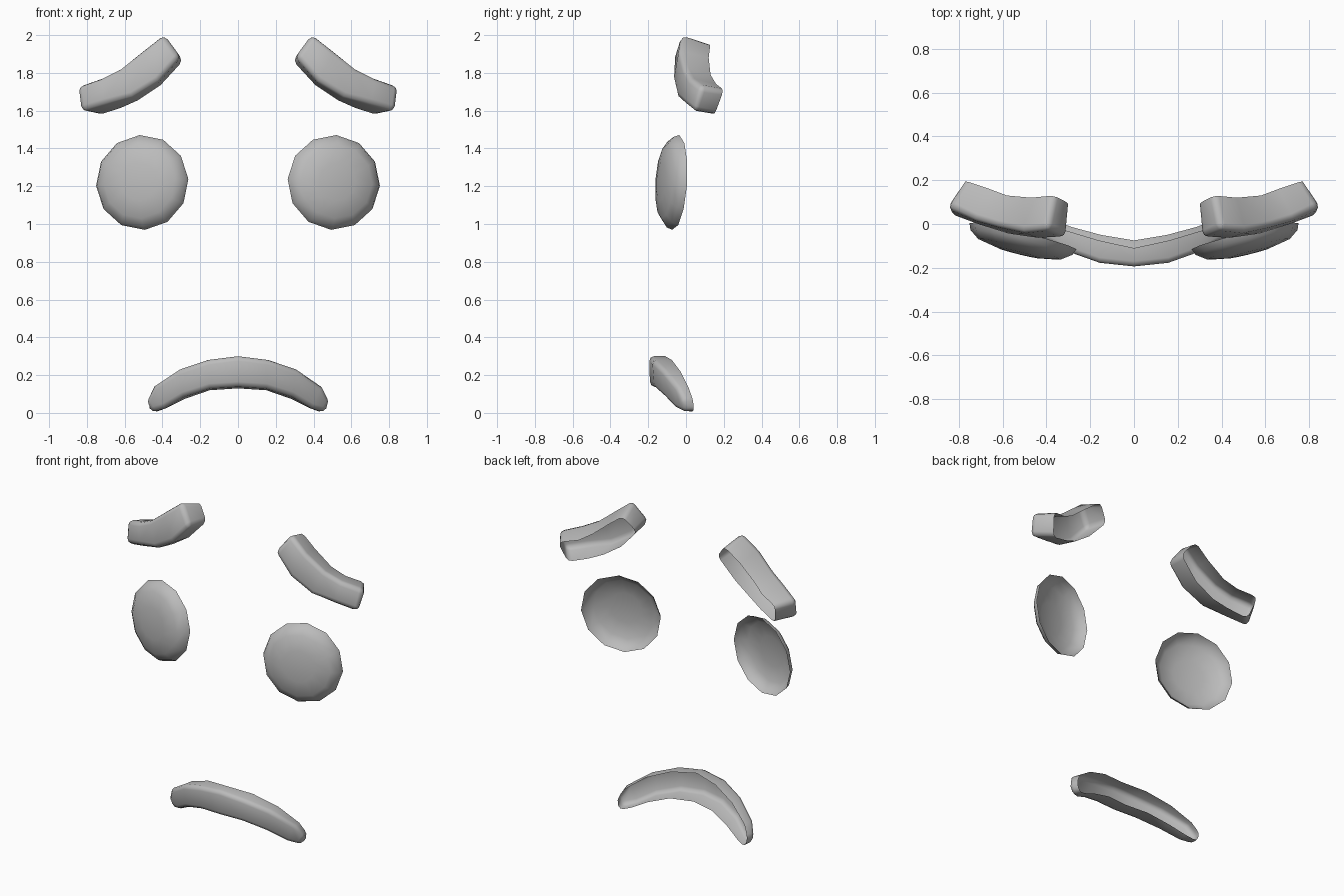
import bpy, bmesh, math
from mathutils import Matrix, Vector

if "Cube" in bpy.data.objects:
    bpy.data.objects.remove(bpy.data.objects["Cube"])

grey = bpy.data.materials.new("plain_grey")
grey.diffuse_color = (0.5, 0.5, 0.5, 1)
grey.use_nodes = True
grey.node_tree.nodes["Principled BSDF"].inputs["Base Color"].default_value = grey.diffuse_color


def finish(name, bm, mirror=False):
    """Turn a bmesh into a smooth grey object, mirrored across x if asked."""
    if mirror:
        for v in bm.verts:
            v.co.x *= -1
        bmesh.ops.reverse_faces(bm, faces=bm.faces[:])
    me = bpy.data.meshes.new(name)
    bm.to_mesh(me)
    bm.free()
    me.materials.append(grey)
    for p in me.polygons:
        p.use_smooth = True
    ob = bpy.data.objects.new(name, me)
    bpy.context.collection.objects.link(ob)
    return ob


def channel(name, sections, bevel, mirror=False):
    """Loft sections (back top, front top, front bottom, back bottom), open at the back."""
    bm = bmesh.new()
    rows = [[bm.verts.new(p) for p in s] for s in sections]
    for a, b in zip(rows, rows[1:]):
        for i in range(3):
            bm.faces.new((a[i], a[i + 1], b[i + 1], b[i]))
    bm.faces.new(rows[0][::-1])
    bm.faces.new(rows[-1])
    bmesh.ops.recalc_face_normals(bm, faces=bm.faces[:])
    # make the front wall face -y
    front = min(bm.faces, key=lambda f: f.calc_center_median().y)
    if front.normal.y > 0:
        bmesh.ops.reverse_faces(bm, faces=bm.faces[:])
    sharp = [e for e in bm.edges
             if len(e.link_faces) == 2 and e.calc_face_angle() > math.radians(50)]
    bmesh.ops.bevel(bm, geom=sharp, offset=bevel, segments=2, profile=0.5,
                    affect='EDGES', clamp_overlap=True)
    return finish(name, bm, mirror)


def dome(name, mirror=False):
    """Shallow twelve-sided dome, open at the back, turned outward."""
    sides = 12
    profile = [(0.252, 0), (0.24, 0.03), (0.195, 0.062), (0.1, 0.08)]
    bm = bmesh.new()
    rings = []
    for r, d in profile:
        ring = []
        for i in range(sides):
            a = 2 * math.pi * i / sides - math.radians(4)
            ring.append(bm.verts.new((r * math.cos(a), -d, r * math.sin(a))))
        rings.append(ring)
    tip = bm.verts.new((0, -0.085, 0))
    for a, b in zip(rings, rings[1:]):
        for i in range(sides):
            j = (i + 1) % sides
            bm.faces.new((a[i], a[j], b[j], b[i]))
    for i in range(sides):
        bm.faces.new((rings[-1][i], rings[-1][(i + 1) % sides], tip))
    place = (Matrix.Translation((0.507, -0.055, 1.22))
             @ Matrix.Rotation(math.radians(14), 4, 'Z')
             @ Matrix.Rotation(math.radians(-3.5), 4, 'X'))
    bm.transform(place)
    return finish(name, bm, mirror)


# Eyebrows, inner end to outer end
brow = [
    ((.365, .13, 1.96), (.395, -.02, 2.01), (.305, -.065, 1.885), (.29, .09, 1.865)),
    ((.47, .12, 1.88), (.51, -.035, 1.92), (.42, -.07, 1.755), (.41, .08, 1.735)),
    ((.58, .13, 1.79), (.63, -.01, 1.825), (.56, -.05, 1.67), (.53, .09, 1.655)),
    ((.66, .16, 1.74), (.73, .02, 1.775), (.70, -.01, 1.635), (.62, .115, 1.615)),
    ((.78, .20, 1.71), (.855, .08, 1.73), (.84, .04, 1.595), (.745, .15, 1.575)),
]
# Eyes and eyebrows on both sides
for side, flip in (("right", False), ("left", True)):
    channel("eyebrow_" + side, brow, 0.03, flip)
    dome("eye_" + side, flip)

# Mouth, middle to end, then mirrored into a full arch
half = [
    ((0, -.11, .30), (0, -.195, .30), (0, -.19, .14), (0, -.075, .13)),
    ((.16, -.075, .28), (.16, -.178, .28), (.15, -.168, .13), (.15, -.05, .12)),
    ((.31, -.03, .22), (.31, -.125, .23), (.29, -.118, .085), (.28, -.015, .075)),
    ((.43, .015, .13), (.45, -.05, .14), (.39, -.06, .025), (.38, .02, .025)),
    ((.47, .04, .06), (.49, -.01, .06), (.46, -.02, .005), (.45, .04, 0)),
]
other = [tuple((-x, y, z) for x, y, z in s) for s in half[:0:-1]]
channel("mouth", other + half, 0.025)
